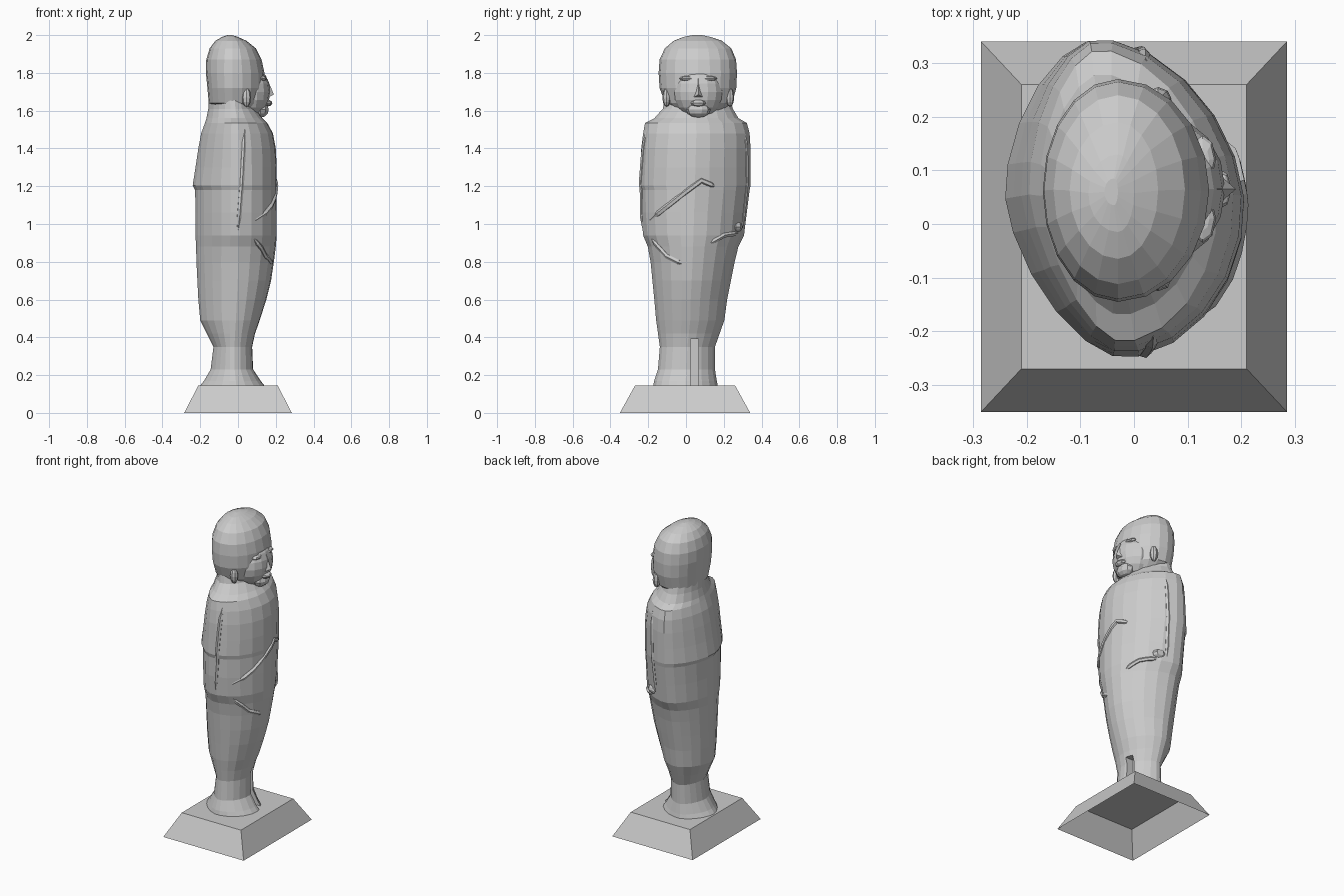
import bpy, bmesh, math
from mathutils import Vector
from mathutils.bvhtree import BVHTree

cube = bpy.data.objects.get("Cube")
if cube:
    bpy.data.objects.remove(cube, do_unlink=True)

stone = bpy.data.materials.new("grey stone")
stone.use_nodes = True
GREY = (0.6, 0.6, 0.6, 1)
stone.diffuse_color = GREY
stone.node_tree.nodes["Principled BSDF"].inputs["Base Color"].default_value = GREY


def add(name, bm):
    bmesh.ops.recalc_face_normals(bm, faces=bm.faces)
    mesh = bpy.data.meshes.new(name)
    bm.to_mesh(mesh)
    bm.free()
    mesh.materials.append(stone)
    obj = bpy.data.objects.new(name, mesh)
    bpy.context.collection.objects.link(obj)
    return obj


def loft(rings, cx, sides=22, front=1.0, back=1.0, skew=0.0):
    """Stack rings given as (z, back x, front x, right y, left y)."""
    bm = bmesh.new()
    loops = []
    for z, xb, xf, yr, yl in rings:
        mx = min(max(cx, xb * 0.7 + xf * 0.3), xb * 0.3 + xf * 0.7)
        my = (yr + yl) / 2
        loop = []
        for i in range(sides):
            a = math.tau * i / sides
            c, s = math.cos(a), math.sin(a)
            e = front if c > 0 else back
            x = mx + abs(c) ** e * ((xf - mx) if c > 0 else (xb - mx))
            y = my + math.copysign(abs(s) ** e, s) * (yl - yr) / 2
            loop.append(bm.verts.new((x - skew * (y - my), y, z)))
        loops.append(loop)
    for lo, hi in zip(loops, loops[1:]):
        for i in range(sides):
            j = (i + 1) % sides
            bm.faces.new((lo[i], lo[j], hi[j], hi[i]))
    bm.faces.new(loops[0][::-1])
    bm.faces.new(loops[-1])
    return bm


def blob(name, centre, radii, u=12, v=8):
    bm = bmesh.new()
    bmesh.ops.create_uvsphere(bm, u_segments=u, v_segments=v, radius=1)
    bmesh.ops.scale(bm, vec=radii, verts=bm.verts)
    bmesh.ops.translate(bm, vec=centre, verts=bm.verts)
    return add(name, bm)


# Plinth: sloping walls, open underneath
bm = bmesh.new()
low, top = [[bm.verts.new((sx * w, sy * d - 0.005, z))
             for sx, sy in ((-1, -1), (1, -1), (1, 1), (-1, 1))]
            for w, d, z in ((0.285, 0.345, 0), (0.21, 0.265, 0.145))]
for i in range(4):
    j = (i + 1) % 4
    bm.faces.new((low[i], low[j], top[j], top[i]))
bm.faces.new(top)
add("plinth", bm)

# Wrapped body from feet to neck
body_rings = [
    (0.145, -0.20, 0.14, -0.175, 0.17), (0.17, -0.18, 0.12, -0.17, 0.165),
    (0.23, -0.145, 0.08, -0.15, 0.155), (0.35, -0.13, 0.075, -0.14, 0.155),
    (0.42, -0.165, 0.09, -0.15, 0.18), (0.49, -0.20, 0.115, -0.16, 0.205),
    (0.60, -0.21, 0.15, -0.17, 0.22), (0.70, -0.215, 0.175, -0.18, 0.24),
    (0.80, -0.22, 0.19, -0.19, 0.26), (0.88, -0.222, 0.20, -0.205, 0.28),
    (0.94, -0.225, 0.205, -0.23, 0.31), (1.06, -0.225, 0.205, -0.24, 0.325),
    (1.18, -0.227, 0.205, -0.242, 0.34), (1.205, -0.24, 0.205, -0.25, 0.345),
    (1.30, -0.225, 0.205, -0.245, 0.345), (1.40, -0.21, 0.20, -0.24, 0.345),
    (1.48, -0.195, 0.185, -0.23, 0.34), (1.535, -0.175, 0.155, -0.22, 0.325),
    (1.56, -0.167, 0.13, -0.17, 0.28), (1.61, -0.157, 0.09, -0.125, 0.25),
    (1.68, -0.155, 0.06, -0.11, 0.23),
]
bm = loft(body_rings, -0.045, front=1.08, back=1.22, skew=0.08)
surface = BVHTree.FromBMesh(bm)
body = add("wrapped_body", bm)

# Groove between the lower legs
bm = bmesh.new()
bmesh.ops.create_cube(bm, size=1)
bmesh.ops.scale(bm, vec=(0.2, 0.045, 0.29), verts=bm.verts)
bmesh.ops.translate(bm, vec=(0.125, 0.045, 0.245), verts=bm.verts)
cutter = add("leg_groove_cutter", bm)
cutter.hide_render = True
cutter.hide_set(True)
cut = body.modifiers.new("leg_groove", "BOOLEAN")
cut.operation = "DIFFERENCE"
cut.solver = "EXACT"
cut.object = cutter


def fold(name, points, axis, sign, radius):
    """Low ridge following points projected onto the body."""
    path = []
    for (a, z), (b, w) in zip(points, points[1:]):
        for k in range(5):
            t = k / 4
            h, zz = a + (b - a) * t, z + (w - z) * t
            start = Vector((sign, h, zz)) if axis == "x" else Vector((h, sign, zz))
            ray = Vector((-sign, 0, 0)) if axis == "x" else Vector((0, -sign, 0))
            hit = surface.ray_cast(start, ray)[0]
            if hit and (not path or (hit - path[-1]).length > 0.005):
                path.append(hit + ray * radius * 0.35)
    curve = bpy.data.curves.new(name, "CURVE")
    curve.dimensions = "3D"
    curve.bevel_depth = radius
    curve.bevel_resolution = 1
    curve.use_fill_caps = True
    spline = curve.splines.new("POLY")
    spline.points.add(len(path) - 1)
    for i, (p, q) in enumerate(zip(spline.points, path)):
        p.co = (*q, 1)
        p.radius = 0.4 if i in (0, len(path) - 1) else 1
    temp = bpy.data.objects.new(name + "_path", curve)
    bpy.context.collection.objects.link(temp)
    graph = bpy.context.evaluated_depsgraph_get()
    mesh = bpy.data.meshes.new_from_object(temp.evaluated_get(graph))
    bpy.data.objects.remove(temp, do_unlink=True)
    mesh.materials.clear()
    mesh.materials.append(stone)
    for poly in mesh.polygons:
        poly.use_smooth = False
    bpy.context.collection.objects.link(bpy.data.objects.new(name, mesh))


# Crossed forearms, wrap edges and sleeve edges
fold("upper_forearm_fold", [(-0.19, 1.02), (0.0, 1.17), (0.08, 1.23), (0.15, 1.2)], "x", 1, 0.016)
fold("lower_wrap_fold", [(-0.18, 0.92), (-0.1, 0.83), (-0.02, 0.79)], "x", 1, 0.014)
fold("left_forearm_fold", [(0.13, 0.9), (0.2, 0.94), (0.27, 0.95)], "x", 1, 0.014)
fold("right_sleeve_edge", [(0.035, 1.5), (0.02, 1.22), (0.0, 0.97)], "y", -1, 0.013)
fold("left_sleeve_edge", [(0.02, 1.5), (0.01, 1.22), (0.0, 0.97)], "y", 1, 0.013)
blob("left_hand", (0.03, 0.265, 0.985), (0.05, 0.035, 0.03), 8, 6)

# Hooded head, facing +x
head_rings = [
    (1.57, 0.0, 0.08, 0.01, 0.12), (1.595, -0.08, 0.10, -0.06, 0.19),
    (1.64, -0.155, 0.125, -0.11, 0.245), (1.72, -0.162, 0.14, -0.14, 0.266),
    (1.80, -0.17, 0.14, -0.145, 0.27), (1.87, -0.168, 0.125, -0.14, 0.265),
    (1.93, -0.15, 0.095, -0.112, 0.24), (1.97, -0.12, 0.045, -0.065, 0.19),
    (1.99, -0.085, 0.0, -0.015, 0.13), (2.0, -0.055, -0.03, 0.035, 0.085),
]
add("hooded_head", loft(head_rings, -0.03, sides=20))

# Face
blob("face", (0.06, 0.065, 1.70), (0.11, 0.135, 0.14), 16, 10)
blob("chin", (0.12, 0.065, 1.605), (0.045, 0.065, 0.042), 10, 6)
blob("lips", (0.155, 0.065, 1.64), (0.027, 0.04, 0.018), 8, 6)
bm = bmesh.new()
bridge = bm.verts.new((0.155, 0.065, 1.77))
tip = bm.verts.new((0.19, 0.065, 1.685))
nostrils = [bm.verts.new((0.15, 0.065 + s * 0.035, 1.665)) for s in (-1, 1)]
for tri in ((bridge, tip, nostrils[0]), (bridge, nostrils[1], tip),
            (tip, nostrils[1], nostrils[0]), (bridge, nostrils[0], nostrils[1])):
    bm.faces.new(tri)
add("nose", bm)
for side, s in (("right", -1), ("left", 1)):
    blob(side + "_brow", (0.128, 0.065 + s * 0.055, 1.77), (0.025, 0.045, 0.014), 8, 6)
    blob(side + "_ear", (0.045, 0.065 + s * 0.168, 1.67), (0.025, 0.022, 0.05), 8, 6)
